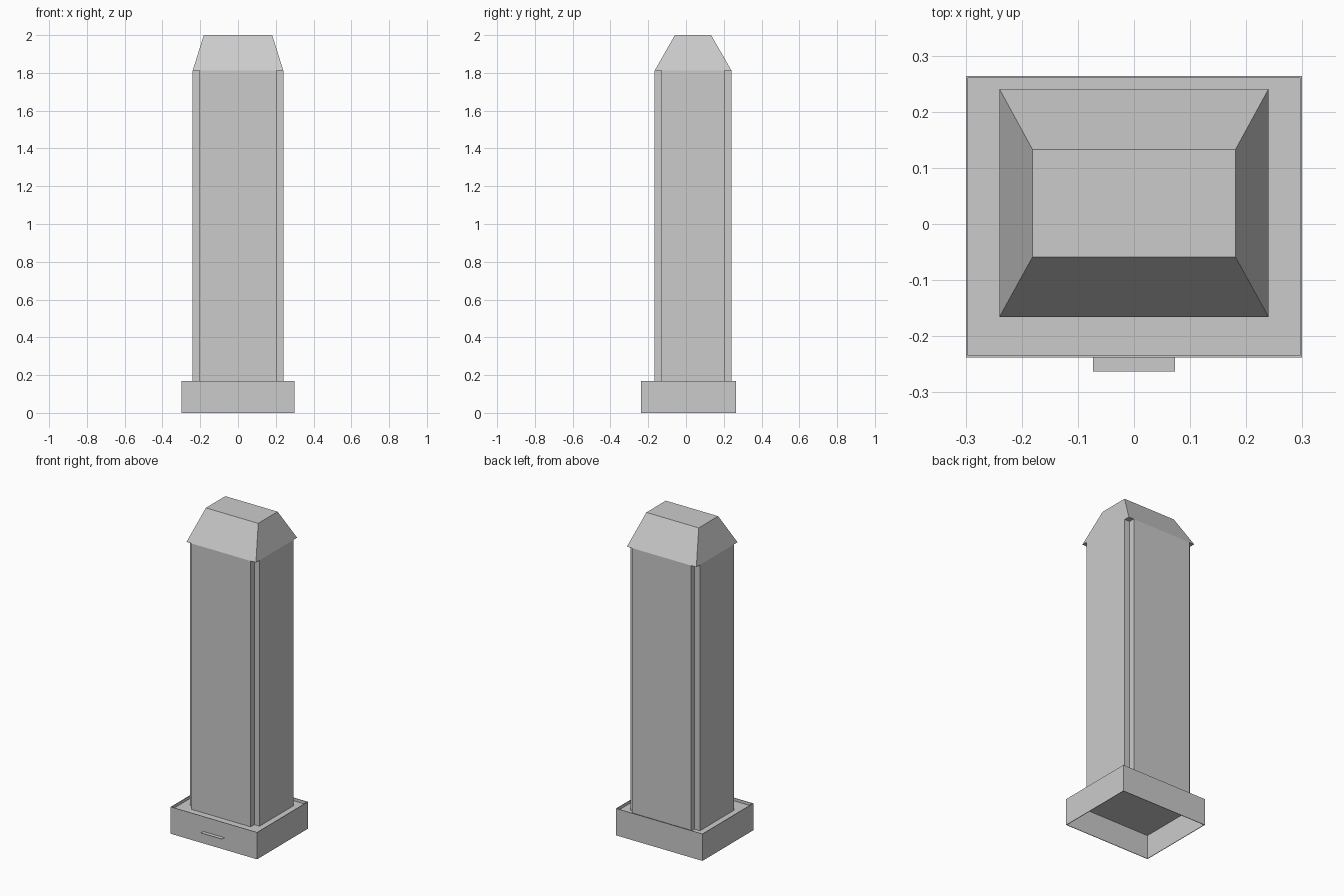
import bpy
import bmesh

cube = bpy.data.objects.get("Cube")
if cube:
    bpy.data.objects.remove(cube, do_unlink=True)

grey = bpy.data.materials.new("light_grey")
grey.use_nodes = True
colour = (0.6, 0.6, 0.6, 1)
grey.diffuse_color = colour
grey.node_tree.nodes["Principled BSDF"].inputs["Base Color"].default_value = colour


def rect(x, y0, y1):
    return [(-x, y0), (x, y0), (x, y1), (-x, y1)]


def loft(name, rings, cap_ends=True, closed=False):
    """Skin a list of (outline, height) rings."""
    bm = bmesh.new()
    loops = [[bm.verts.new((x, y, z)) for x, y in pts] for pts, z in rings]
    pairs = list(zip(loops, loops[1:]))
    if closed:
        pairs.append((loops[-1], loops[0]))
    for a, b in pairs:
        for i in range(len(a)):
            j = (i + 1) % len(a)
            bm.faces.new((a[i], a[j], b[j], b[i]))
    if cap_ends:
        bm.faces.new(loops[0][::-1])
        if len(loops) > 1:
            bm.faces.new(loops[-1])
    bmesh.ops.recalc_face_normals(bm, faces=bm.faces)
    return finish(name, bm)


def finish(name, bm):
    mesh = bpy.data.meshes.new(name)
    bm.to_mesh(mesh)
    bm.free()
    mesh.materials.append(grey)
    obj = bpy.data.objects.new(name, mesh)
    bpy.context.collection.objects.link(obj)
    return obj


def plate(name, pts, z):
    bm = bmesh.new()
    bm.faces.new([bm.verts.new((x, y, z)) for x, y in pts])
    return finish(name, bm)


BACK, FRONT, HALF = 0.264, -0.238, 0.299
RIM = 0.0035
FLOOR, BASE_TOP, EAVE, TOP = 0.15, 0.168, 1.812, 2.0

# Hollow base, open below, with a thin raised rim
outer = rect(HALF, FRONT, BACK)
inner = rect(HALF - RIM, FRONT + RIM, BACK - RIM)
loft("base_wall", [(outer, 0), (outer, BASE_TOP), (inner, BASE_TOP), (inner, 0)],
     cap_ends=False, closed=True)
plate("base_floor", inner, FLOOR)

# Tower shaft with a square notch down each corner
X, Y0, Y1, N = 0.24, -0.166, 0.241, 0.036
shaft = []
for sx, sy, flip in ((-1, -1, 0), (1, -1, 1), (1, 1, 0), (-1, 1, 1)):
    x, y = sx * X, (Y0 if sy < 0 else Y1)
    xi, yi = x - sx * N, y - sy * N
    corner = [(x, yi), (xi, yi), (xi, y)]
    shaft += corner[::-1] if flip else corner
loft("tower_shaft", [(shaft, FLOOR), (shaft, EAVE)])

# Flat-topped hipped roof
loft("roof", [(rect(X, Y0, Y1), EAVE), (rect(0.181, -0.059, 0.133), TOP)])

# Thin ledge on the front of the base
plate("front_ledge", rect(0.073, -0.263, FRONT), 0.075)
